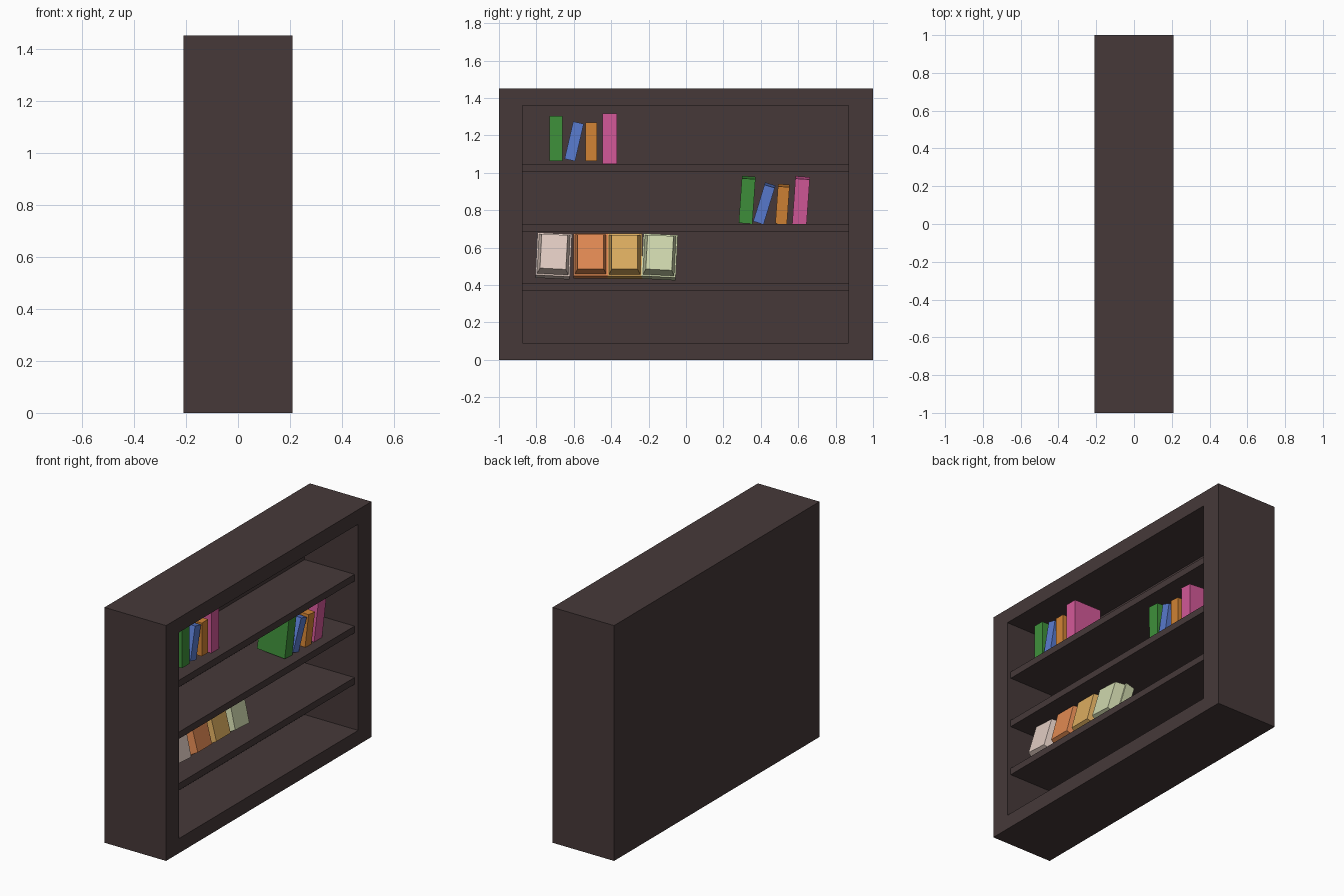
import bpy, bmesh, math
from mathutils import Matrix, Vector

if "Cube" in bpy.data.objects:
    bpy.data.objects.remove(bpy.data.objects["Cube"])


def lin(c):
    c /= 255
    return c / 12.92 if c <= 0.04045 else ((c + 0.055) / 1.055) ** 2.4


def mat(name, r, g, b):
    m = bpy.data.materials.new(name)
    m.diffuse_color = (lin(r), lin(g), lin(b), 1)
    m.use_nodes = True
    m.node_tree.nodes["Principled BSDF"].inputs["Base Color"].default_value = m.diffuse_color
    return m


WOOD = mat("dark brown wood", 70, 57, 57)
GREEN = mat("green", 63, 145, 59)
BLUE = mat("blue", 90, 124, 208)
ORANGE = mat("orange", 210, 132, 53)
PINK = mat("pink", 212, 89, 153)
CREAM = mat("cream", 224, 203, 193)
CORAL = mat("coral orange", 224, 137, 82)
GOLD = mat("gold", 219, 172, 95)
PALE = mat("pale green", 206, 214, 172)


def finish(bm, name, material):
    bmesh.ops.recalc_face_normals(bm, faces=bm.faces[:])
    me = bpy.data.meshes.new(name)
    bm.to_mesh(me)
    bm.free()
    me.materials.append(material)
    ob = bpy.data.objects.new(name, me)
    bpy.context.collection.objects.link(ob)
    return ob


def block(size, center, rot=Matrix.Identity(4)):
    bm = bmesh.new()
    m = Matrix.Translation(center) @ rot @ Matrix.Diagonal((*size, 1))
    bmesh.ops.create_cube(bm, size=1, matrix=m)
    return bm


# cabinet: one block with a pocket sunk into the +x side
bm = block((0.42, 2, 1.45), (0, 0, 0.725))
front = max(bm.faces, key=lambda f: f.calc_center_median().x)
bmesh.ops.inset_region(bm, faces=[front], thickness=0.1)
for v in front.verts:
    v.co.y = 0.87 if v.co.y > 0 else -0.875
    v.co.z = 1.36 if v.co.z > 0.7 else 0.09
pocket = bmesh.ops.extrude_discrete_faces(bm, faces=[front])["faces"][0]
for v in pocket.verts:
    v.co.x = -0.155
finish(bm, "cabinet", WOOD)

# shelves
for i, z in enumerate((0.388, 0.705, 1.024)):
    finish(block((0.345, 1.75, 0.042), (0.0125, 0, z)), f"shelf_{i + 1}", WOOD)

# upright books: material, centre y, centre z, width, height, lean in degrees
TOP = [(GREEN, -0.695, 1.183, 0.07, 0.24, 0),
       (BLUE, -0.598, 1.168, 0.058, 0.205, 13),
       (ORANGE, -0.507, 1.165, 0.062, 0.205, 0),
       (PINK, -0.407, 1.182, 0.077, 0.27, 0)]
MIDDLE = [(GREEN, 0.327, 0.855, 0.073, 0.24, 4),
          (BLUE, 0.419, 0.836, 0.058, 0.205, 17),
          (ORANGE, 0.516, 0.832, 0.062, 0.2, 4),
          (PINK, 0.615, 0.851, 0.077, 0.245, 4)]
for row, books, tip in (("top", TOP, 0), ("middle", MIDDLE, 4)):
    for m, y, z, w, h, lean in books:
        rot = (Matrix.Rotation(math.radians(-lean), 4, 'X')
               @ Matrix.Rotation(math.radians(tip), 4, 'Y'))
        finish(block((0.19, w, h), (0.035, y, z), rot), f"{row}_book_{m.name}", m)

# chamfered boxes leaning back on the lower shelf
for m, y, z, lean in ((CREAM, -0.708, 0.555, 3), (CORAL, -0.51, 0.555, 0),
                      (GOLD, -0.328, 0.553, 0), (PALE, -0.142, 0.55, 3)):
    bm = block((0.06, 0.184, 0.235), (0, 0, 0))
    face = max(bm.faces, key=lambda f: f.calc_center_median().x)
    bmesh.ops.inset_region(bm, faces=[face], thickness=0.012)
    bmesh.ops.inset_region(bm, faces=[face], thickness=0.02, depth=0.0)
    for v in face.verts:
        v.co.x += 0.06
    rot = (Matrix.Rotation(math.radians(-lean), 4, 'X')
           @ Matrix.Rotation(math.radians(-15), 4, 'Y'))
    bm.transform(Matrix.Translation(Vector((0.02, y, z))) @ rot)
    finish(bm, f"leaning_box_{m.name}", m)
